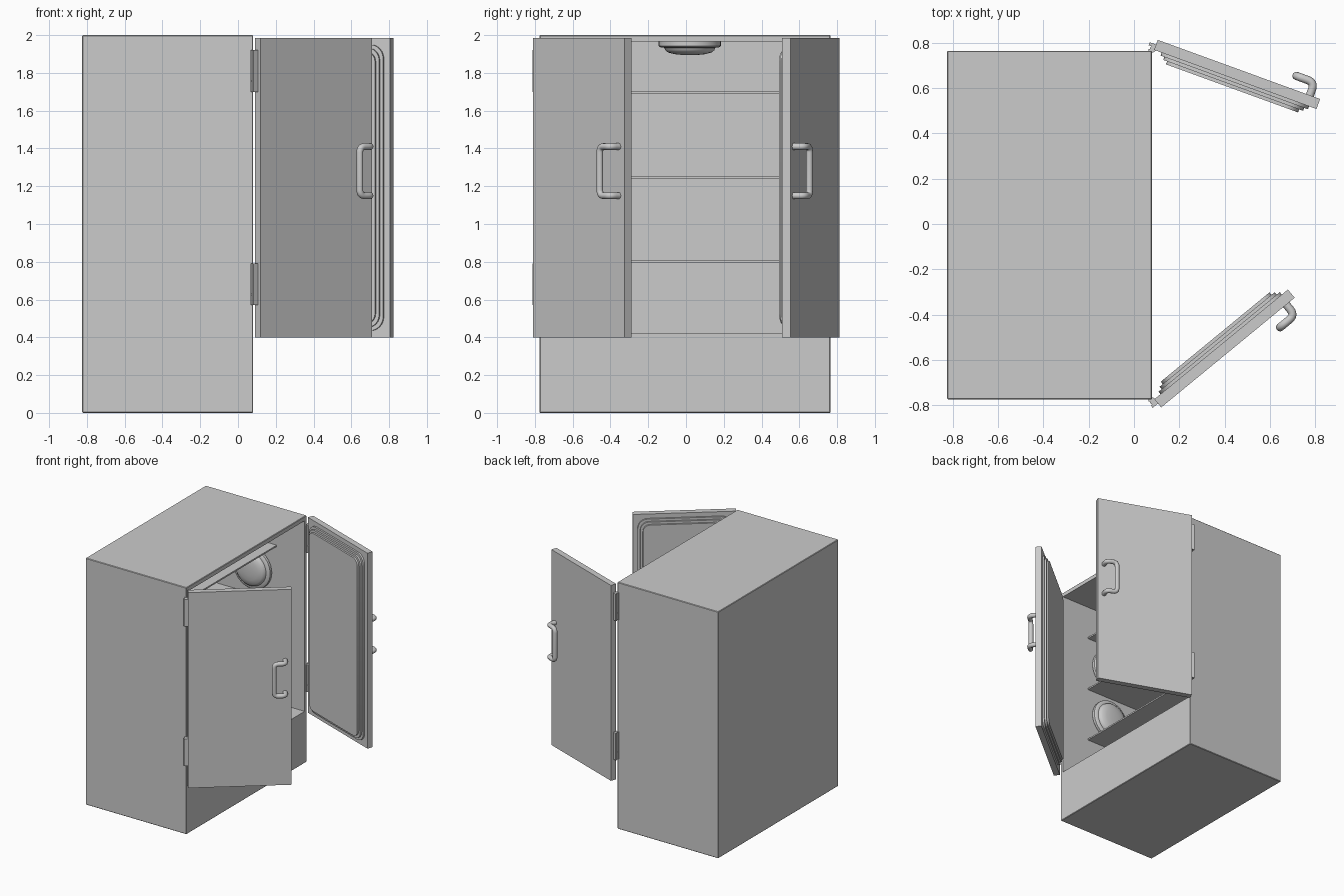
import bpy, bmesh
from math import sin, cos, pi, radians
from mathutils import Matrix, Vector

if "Cube" in bpy.data.objects:
    bpy.data.objects.remove(bpy.data.objects["Cube"])

steel = bpy.data.materials.new("brushed_grey")
steel.use_nodes = True
steel.diffuse_color = (0.6, 0.6, 0.6, 1)
steel.node_tree.nodes["Principled BSDF"].inputs["Base Color"].default_value = (0.6, 0.6, 0.6, 1)

X0, X1, Y0, Y1 = -0.825, 0.08, -0.775, 0.765   # cabinet footprint
WALL, FLOOR, CEILING = 0.035, 0.42, 1.965
DOOR_Z0, DOOR_Z1, DOOR_W = 0.4, 1.985, 0.763


def finish(name, bm, smooth=False):
    bmesh.ops.recalc_face_normals(bm, faces=bm.faces)
    mesh = bpy.data.meshes.new(name)
    bm.to_mesh(mesh)
    bm.free()
    obj = bpy.data.objects.new(name, mesh)
    bpy.context.collection.objects.link(obj)
    mesh.materials.append(steel)
    if smooth:
        bpy.ops.object.select_all(action='DESELECT')
        obj.select_set(True)
        bpy.context.view_layer.objects.active = obj
        bpy.ops.object.shade_smooth_by_angle(angle=radians(35))
    return obj


def add_box(bm, lo, hi):
    lo, hi = Vector(lo), Vector(hi)
    m = Matrix.Translation((lo + hi) / 2) @ Matrix.Diagonal((*(hi - lo), 1))
    bmesh.ops.create_cube(bm, size=1, matrix=m)


def box(name, lo, hi, matrix=Matrix()):
    bm = bmesh.new()
    add_box(bm, lo, hi)
    bm.transform(matrix)
    return finish(name, bm)


def rounded_plate(name, u0, u1, z0, z1, w0, w1, r, matrix):
    """Plate with rounded corners in the local x-z plane, thick along y."""
    bm = bmesh.new()
    corners = [(u1 - r, z1 - r), (u0 + r, z1 - r), (u0 + r, z0 + r), (u1 - r, z0 + r)]
    ring = []
    for i, (u, z) in enumerate(corners):
        for k in range(7):
            a = pi / 2 * (i + k / 6)
            ring.append(bm.verts.new((u + r * cos(a), w0, z + r * sin(a))))
    face = bm.faces.new(ring)
    ext = bmesh.ops.extrude_face_region(bm, geom=[face], use_keep_orig=True)
    moved = [v for v in ext["geom"] if isinstance(v, bmesh.types.BMVert)]
    bmesh.ops.translate(bm, verts=moved, vec=(0, w1 - w0, 0))
    bm.transform(matrix)
    return finish(name, bm, True)


def lathe(name, profile, matrix):
    bm = bmesh.new()
    verts = [bm.verts.new((r, 0, h)) for r, h in profile]
    edges = [bm.edges.new(pair) for pair in zip(verts, verts[1:])]
    bmesh.ops.spin(bm, geom=verts + edges, axis=(0, 0, 1), cent=(0, 0, 0),
                   angle=2 * pi, steps=40)
    bmesh.ops.remove_doubles(bm, verts=bm.verts, dist=0.0005)
    bm.transform(matrix)
    return finish(name, bm, True)


def tube(name, points, radius, bend, matrix):
    """Round tube along a path with rounded bends."""
    pts = [Vector(p) for p in points]
    path = [pts[0]]
    for a, b, c in zip(pts, pts[1:], pts[2:]):
        p, q = b + (a - b).normalized() * bend, b + (c - b).normalized() * bend
        for k in range(7):
            t = k / 6
            path.append(p * (1 - t) ** 2 + b * 2 * t * (1 - t) + q * t ** 2)
    path.append(pts[-1])
    curve = bpy.data.curves.new(name, 'CURVE')
    curve.dimensions = '3D'
    curve.bevel_depth, curve.bevel_resolution = radius, 4
    curve.use_fill_caps = True
    spline = curve.splines.new('POLY')
    spline.points.add(len(path) - 1)
    for sp, p in zip(spline.points, path):
        sp.co = (*(matrix @ p), 1)
    spline.use_smooth = True
    curve.materials.append(steel)
    obj = bpy.data.objects.new(name, curve)
    bpy.context.collection.objects.link(obj)


# Cabinet shell, hollowed from its open side
bm = bmesh.new()
add_box(bm, (X0, Y0, 0), (X1, Y1, 2))
bmesh.ops.bevel(bm, geom=bm.edges[:], offset=0.004, segments=1, affect='EDGES')
bm.normal_update()
mouth = max(bm.faces, key=lambda f: f.normal.x * f.calc_area())
bmesh.ops.inset_region(bm, faces=[mouth], thickness=WALL - 0.004)
for v in mouth.verts:
    v.co.z = FLOOR if v.co.z < 1 else CEILING
new = bmesh.ops.extrude_face_region(bm, geom=[mouth])
bmesh.ops.translate(bm, verts=[v for v in new["geom"] if isinstance(v, bmesh.types.BMVert)],
                    vec=(X0 + WALL - X1, 0, 0))
if mouth.is_valid:
    bmesh.ops.delete(bm, geom=[mouth], context='FACES_ONLY')
finish("cabinet", bm)

# Shelves
shelf_heights = (0.8, 1.245, 1.695)
for i, z in enumerate(shelf_heights):
    box(f"shelf_{i + 1}", (X0 + WALL / 2, Y0 + WALL / 2, z - 0.006),
        (-0.17, Y1 - WALL / 2, z + 0.006))

# Round lamps on the ceiling and on the side walls
lamp = [(0, 0), (0.165, 0), (0.165, 0.022), (0.155, 0.03), (0.135, 0.032), (0.13, 0.045),
        (0.115, 0.057), (0.08, 0.066), (0.04, 0.07), (0, 0.071)]
lamp_x = (X0 + X1) / 2
lathe("ceiling_lamp", lamp, Matrix.Translation((lamp_x, 0.02, CEILING)) @ Matrix.Rotation(pi, 4, 'X'))
for label, y, turn in (("right", Y0 + WALL, -pi / 2), ("left", Y1 - WALL, pi / 2)):
    for level, z in (("lower", 1.03), ("upper", 1.47)):
        lathe(f"{label}_{level}_lamp", lamp,
              Matrix.Translation((lamp_x, y, z)) @ Matrix.Rotation(turn, 4, 'X'))

# Doors: local x runs away from the hinge, local y into the cabinet
doors = (("front", 0.12, -0.81, 39.4, 1), ("back", 0.105, 0.813, -20, -1))
for label, x, y, angle, side in doors:
    m = (Matrix.Translation((x, y, 0)) @ Matrix.Rotation(radians(angle), 4, 'Z')
         @ Matrix.Diagonal((1, side, 1, 1)))
    box(f"{label}_door", (0, 0, DOOR_Z0), (DOOR_W, 0.047, DOOR_Z1), m)

    # Stepped seal on the inner face
    for i, inset in enumerate((0.035, 0.053, 0.071)):
        w = 0.047 + 0.014 * i
        rounded_plate(f"{label}_door_seal_{i + 1}", inset, DOOR_W - inset, DOOR_Z0 + inset,
                      DOOR_Z1 - inset, w - 0.002, w + 0.014, 0.075 - 0.01 * i, m)

    # Bent tube handle
    tube(f"{label}_door_handle",
         [(0.715, 0.01, 1.41), (0.715, -0.06, 1.41), (0.63, -0.06, 1.41),
          (0.63, -0.06, 1.15), (0.715, -0.06, 1.15), (0.715, 0.01, 1.15)], 0.018, 0.032, m)

    # Hinges: two-part barrel, cabinet leaf and door leaf
    edge = Y0 if side == 1 else Y1
    pivot = Vector((X1 + 0.004, edge - side * 0.008, 0))
    for level, z in (("lower", 0.57), ("upper", 1.7)):
        for part, a, b in (("pin", 0, 0.055), ("barrel", 0.06, 0.22)):
            lathe(f"{label}_{level}_hinge_{part}", [(0, a), (0.014, a), (0.014, b), (0, b)],
                  Matrix.Translation(pivot + Vector((0, 0, z))))
        box(f"{label}_{level}_hinge_leaf", (X1 - 0.015, edge - 0.008, z),
            (X1 + 0.006, edge + 0.008, z + 0.22))
        box(f"{label}_{level}_hinge_door_leaf", (-0.03, 0.022, z), (0.004, 0.036, z + 0.22), m)
